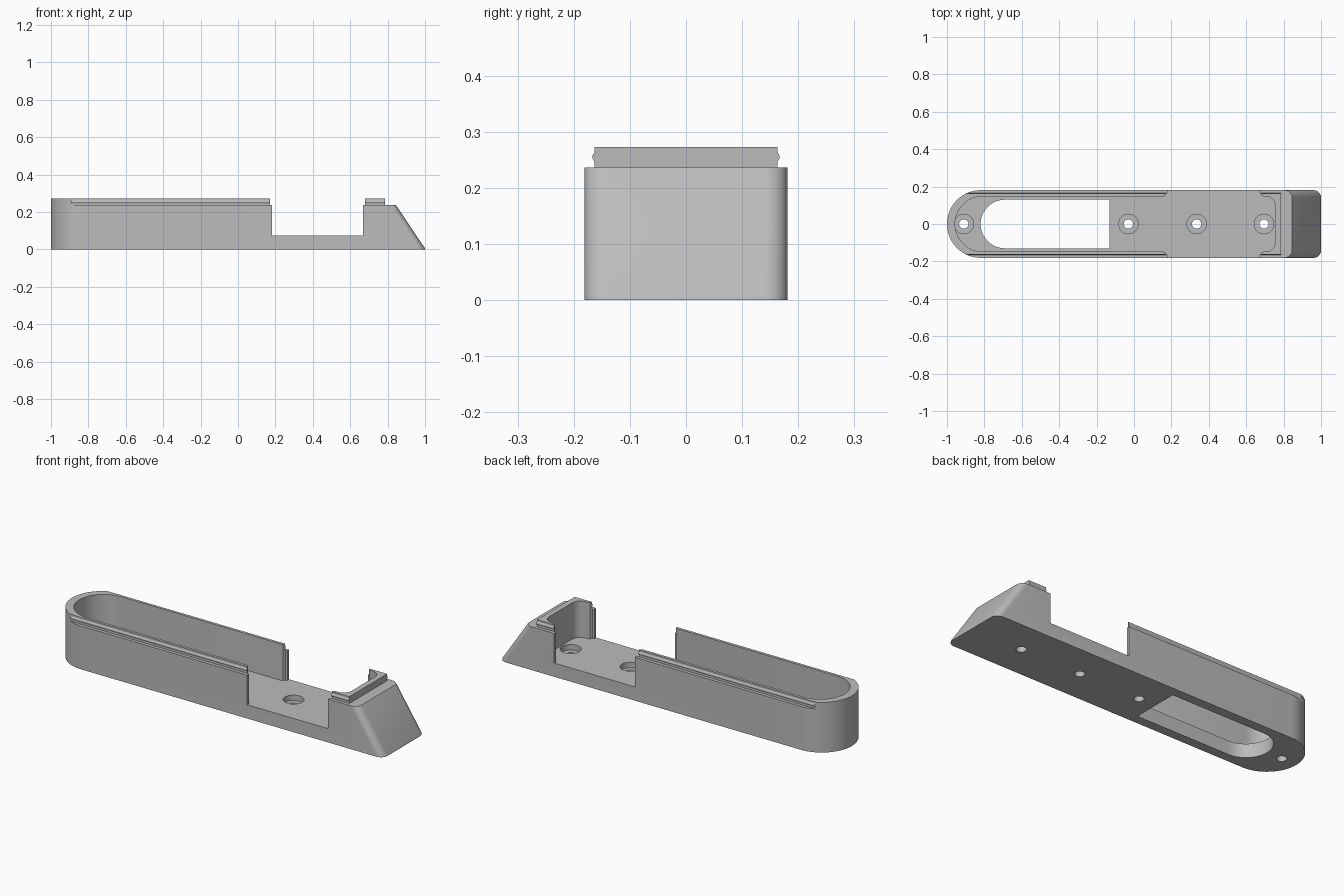
import bpy, bmesh, math

if "Cube" in bpy.data.objects:
    bpy.data.objects.remove(bpy.data.objects["Cube"])

W, ZF, ZW, ZT = 0.181, 0.075, 0.236, 0.273   # half width, floor, wall top, lip top

grey = bpy.data.materials.new("plain grey")
grey.diffuse_color = (0.5, 0.5, 0.5, 1)
grey.use_nodes = True
grey.node_tree.nodes["Principled BSDF"].inputs["Base Color"].default_value = grey.diffuse_color


def arc(cx, cy, r, a0, a1, n):
    return [(cx + r * math.cos(math.radians(a0 + (a1 - a0) * i / n)),
             cy + r * math.sin(math.radians(a0 + (a1 - a0) * i / n))) for i in range(n + 1)]


def outline(left, right, w, r, n=32):
    """Plan shape: half-round left end, small rounded corners at the right end."""
    return (arc(left + w, 0, w, 90, 270, n)
            + arc(right - r, -w + r, r, -90, 0, 8) + arc(right - r, w - r, r, 0, 90, 8))


def loft(name, rings):
    """Solid through stacked rings of 3D points, capped at both ends."""
    bm = bmesh.new()
    vs = [[bm.verts.new(p) for p in ring] for ring in rings]
    n = len(vs[0])
    for a, b in zip(vs, vs[1:]):
        for i in range(n):
            bm.faces.new((a[i], a[(i + 1) % n], b[(i + 1) % n], b[i]))
    bm.faces.new(vs[0][::-1])
    bm.faces.new(vs[-1])
    bmesh.ops.recalc_face_normals(bm, faces=bm.faces[:])
    me = bpy.data.meshes.new(name)
    bm.to_mesh(me)
    bm.free()
    ob = bpy.data.objects.new(name, me)
    bpy.context.collection.objects.link(ob)
    me.materials.append(grey)
    return ob


def prism(name, pts, z0, z1):
    return loft(name, [[(x, y, z) for x, y in pts] for z in (z0, z1)])


def box(name, x0, x1, z0, z1):
    return prism(name, [(x0, -0.3), (x1, -0.3), (x1, 0.3), (x0, 0.3)], z0, z1)


def combine(target, tool, op):
    m = target.modifiers.new(op, 'BOOLEAN')
    m.object, m.operation, m.solver = tool, op, 'EXACT'
    bpy.context.view_layer.objects.active = target
    bpy.ops.object.modifier_apply(modifier=m.name)
    bpy.data.objects.remove(tool)


# Main body with sloped nose
body = loft("holder_body", [[(x, y, z) for x, y in outline(-1, right, W, 0.04)]
                            for z, right in ((0, 1.0), (0.008, 0.998), (ZW, 0.845))])

# Upper lip: rail section with a small ridge, clipped to the round end
half = [(0.163, 0.2), (0.163, 0.246), (0.167, 0.253), (0.167, 0.257), (0.163, 0.264), (0.163, ZT)]
section = half + [(-y, z) for y, z in reversed(half)]
lip = loft("lip", [[(x, y, z) for y, z in section] for x in (-1.1, 0.785)])
combine(lip, prism("clip", outline(-1, 0.9, W, 0.04), 0.1, 0.4), 'INTERSECT')
combine(body, lip, 'UNION')

# Inner cavity
combine(body, prism("cavity", outline(-0.957, 0.755, 0.148, 0.05), ZF, 0.4), 'DIFFERENCE')

# Side gap, flaring through the walls, and wider gap in the lip
flare = [(0.155, 0.147), (0.165, 0.151), (0.172, 0.162), (0.182, 0.165), (0.182, 0.3),
         (0.668, 0.3), (0.668, 0.165), (0.678, 0.162), (0.685, 0.151), (0.695, 0.147)]
combine(body, prism("gap", flare + [(x, -y) for x, y in reversed(flare)], ZF, 0.4), 'DIFFERENCE')
combine(body, box("lip_gap", 0.17, 0.68, ZW, 0.4), 'DIFFERENCE')

# Floor window with one round end
window = arc(-0.69, 0, 0.13, 90, 270, 32) + [(-0.13, -0.13), (-0.13, 0.13)]
combine(body, prism("window", window, -0.1, 0.2), 'DIFFERENCE')

# Counterbored screw holes
for x in (-0.91, -0.03, 0.335, 0.695):
    combine(body, prism("hole", arc(x, 0, 0.025, 0, 345, 23), -0.1, 0.2), 'DIFFERENCE')
    combine(body, prism("bore", arc(x, 0, 0.052, 0, 348.75, 31), 0.045, 0.085), 'DIFFERENCE')

bpy.ops.object.select_all(action='DESELECT')
body.select_set(True)
bpy.context.view_layer.objects.active = body
bpy.ops.object.shade_smooth_by_angle(angle=math.radians(25))
